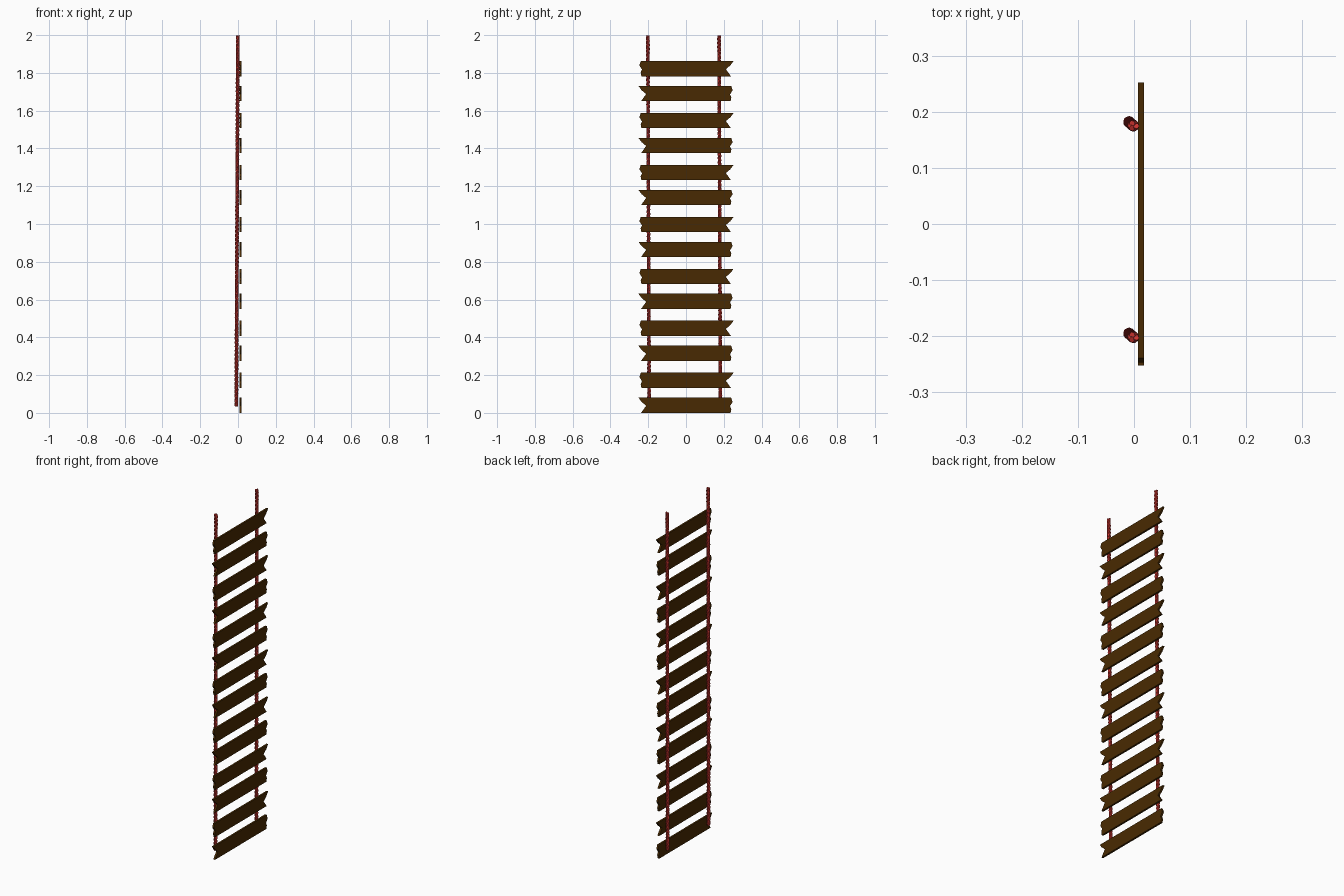
import bpy, bmesh, math
from mathutils import Vector

if "Cube" in bpy.data.objects:
    bpy.data.objects.remove(bpy.data.objects["Cube"])


def material(name, rgb):
    m = bpy.data.materials.new(name)
    m.diffuse_color = (*rgb, 1)
    m.use_nodes = True
    m.node_tree.nodes["Principled BSDF"].inputs["Base Color"].default_value = m.diffuse_color
    return m


wood = material("dark_wood", (0.066, 0.023, 0.0005))
red = material("rope_red", (0.62, 0.035, 0.028))

# Plank outline in (y, z): splintered notch at one end, blunt point at the other
PROFILE = [(-0.238, 0.0), (0.236, 0.0), (0.240, 0.02), (0.233, 0.036), (0.247, 0.058),
           (0.239, 0.081), (-0.252, 0.081), (-0.235, 0.058), (-0.211, 0.038)]


def plank(name, z0, side):
    bm = bmesh.new()
    face = bm.faces.new([bm.verts.new((0.007, side * y, z0 + z)) for y, z in PROFILE])
    ext = bmesh.ops.extrude_face_region(bm, geom=[face])
    moved = [v for v in ext["geom"] if isinstance(v, bmesh.types.BMVert)]
    bmesh.ops.translate(bm, verts=moved, vec=(0.011, 0, 0))
    bmesh.ops.recalc_face_normals(bm, faces=bm.faces)
    mesh = bpy.data.meshes.new(name)
    bm.to_mesh(mesh)
    bm.free()
    mesh.materials.append(wood)
    bpy.context.collection.objects.link(bpy.data.objects.new(name, mesh))


# Fourteen planks, notched end alternating sides
for i in range(7):
    plank(f"plank_lower_{i + 1}", 0.275 * i, 1)
    plank(f"plank_upper_{i + 1}", 0.275 * i + 0.132, -1)


def strand(name, bottom, top, phase):
    # one strand wound helically around a slightly leaning rope axis
    turns, per_turn = 30, 12
    n = turns * per_turn
    curve = bpy.data.curves.new(name, 'CURVE')
    curve.dimensions = '3D'
    curve.bevel_depth = 0.0056
    curve.bevel_resolution = 1
    curve.use_fill_caps = True
    spline = curve.splines.new('POLY')
    spline.points.add(n)
    for k in range(n + 1):
        a = phase + 2 * math.pi * k / per_turn
        p = bottom.lerp(top, k / n) + Vector((math.cos(a), math.sin(a), 0)) * 0.0048
        spline.points[k].co = (*p, 1)
    curve.materials.append(red)
    ob = bpy.data.objects.new(name, curve)
    bpy.context.collection.objects.link(ob)
    bpy.ops.object.select_all(action='DESELECT')
    ob.select_set(True)
    bpy.context.view_layer.objects.active = ob
    bpy.ops.object.convert(target='MESH')
    bpy.ops.object.shade_smooth_by_angle()


# Two twisted three-strand ropes behind the planks
for label, y in (("left", -0.195), ("right", 0.182)):
    lo, hi = Vector((-0.009, y, 0.035)), Vector((-0.001, y - 0.007, 1.997))
    for s in range(3):
        strand(f"rope_{label}_strand_{s + 1}", lo, hi, s * 2 * math.pi / 3)
